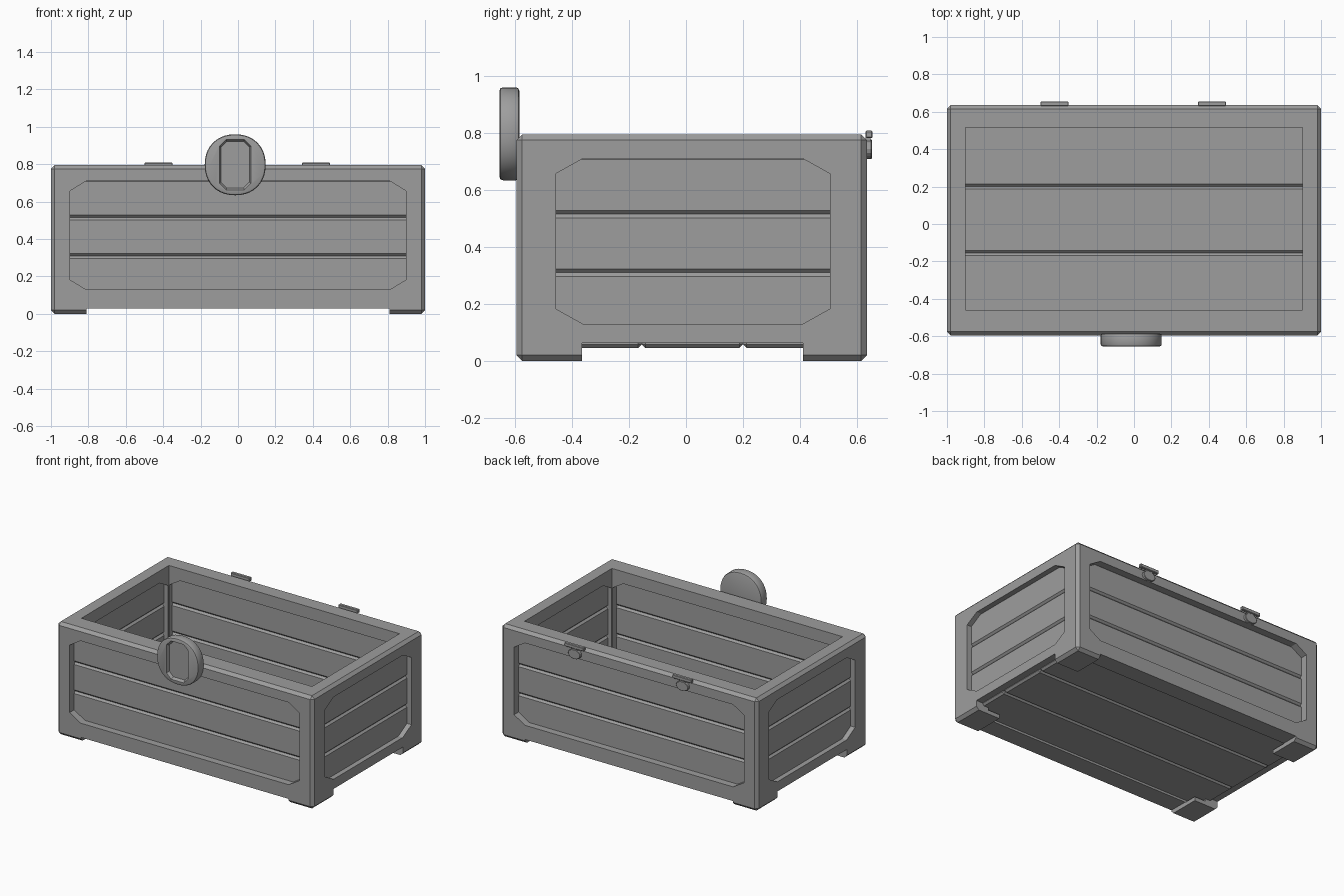
import bpy, bmesh, math
from mathutils import Vector

cube = bpy.data.objects.get("Cube")
if cube:
    bpy.data.objects.remove(cube, do_unlink=True)

grey = bpy.data.materials.new("plain grey")
grey.use_nodes = True
GREY = (0.34, 0.34, 0.34, 1)
grey.diffuse_color = GREY
grey.node_tree.nodes["Principled BSDF"].inputs["Base Color"].default_value = GREY


def finish(name, bm, bevel=0, segments=1):
    bmesh.ops.recalc_face_normals(bm, faces=bm.faces)
    mesh = bpy.data.meshes.new(name)
    bm.to_mesh(mesh)
    bm.free()
    mesh.materials.append(grey)
    ob = bpy.data.objects.new(name, mesh)
    bpy.context.collection.objects.link(ob)
    if bevel:
        mod = ob.modifiers.new("bevel", "BEVEL")
        mod.width, mod.segments = bevel, segments
        mod.limit_method, mod.angle_limit = "ANGLE", math.radians(40)
    return ob


def box(name, x, y, z, bevel=0):
    bm = bmesh.new()
    bmesh.ops.create_cube(bm, size=1)
    for v in bm.verts:
        v.co = Vector([lo + (c + 0.5) * (hi - lo) for c, (lo, hi) in zip(v.co, (x, y, z))])
    return finish(name, bm, bevel)


def prism(name, outline, axis, lo, hi, bevel=0, segments=1, taper=1):
    """Extrude an outline of (across, up) points along x or y."""
    bm = bmesh.new()
    centre = sum((Vector(p) for p in outline), Vector((0, 0))) / len(outline)
    rings = []
    for depth, scale in ((lo, 1), (hi, taper)):
        ring = []
        for p in outline:
            a, up = centre + (Vector(p) - centre) * scale
            ring.append(bm.verts.new((depth, a, up) if axis == "x" else (a, depth, up)))
        rings.append(ring)
        bm.faces.new(ring)
    n = len(outline)
    for i in range(n):
        j = (i + 1) % n
        bm.faces.new((rings[0][i], rings[0][j], rings[1][j], rings[1][i]))
    return finish(name, bm, bevel, segments)


def cut(target, cutter):
    cutter.hide_render = True
    cutter.hide_set(True)
    cutter.display_type = "WIRE"
    mod = target.modifiers.new("cut", "BOOLEAN")
    mod.operation, mod.solver, mod.object = "DIFFERENCE", "EXACT", cutter


def apply_cuts(ob):
    cutters = [m.object for m in ob.modifiers if m.type == "BOOLEAN"]
    bpy.context.view_layer.update()
    result = ob.evaluated_get(bpy.context.evaluated_depsgraph_get())
    mesh = bpy.data.meshes.new_from_object(result)
    ob.modifiers.clear()
    ob.data = mesh
    for c in cutters:
        bpy.data.objects.remove(c, do_unlink=True)


def octagon(a0, a1, z0, z1, ca, cz):
    return [(a0 + ca, z0), (a1 - ca, z0), (a1, z0 + cz), (a1, z1 - cz),
            (a1 - ca, z1), (a0 + ca, z1), (a0, z1 - cz), (a0, z0 + cz)]


# Frame with cavity, panel openings and the gaps between the feet
FRONT, BACK = -0.595, 0.635
frame = box("crate_frame", (-1, 1), (FRONT, BACK), (0, 0.795), 0.02)
cut(frame, box("cavity_cutter", (-0.9, 0.9), (-0.46, 0.515), (0.028, 1)))
cut(frame, prism("long_opening_cutter", octagon(-0.897, 0.897, 0.13, 0.71, 0.085, 0.052), "y", -1, 1))
cut(frame, prism("end_opening_cutter", octagon(-0.457, 0.505, 0.13, 0.71, 0.095, 0.053), "x", -1.2, 1.2))
cut(frame, box("long_gap_cutter", (-0.81, 0.81), (-1, 1), (-0.1, 0.03)))
cut(frame, box("end_gap_cutter", (-1.2, 1.2), (-0.365, 0.41), (-0.1, 0.062)))
apply_cuts(frame)

# Wall planks, set back inside the frame
PLANK, GROOVE = 0.205, 0.013
for i in range(3):
    z = (0.105 + i * PLANK, 0.105 + (i + 1) * PLANK)
    box(f"front_plank_{i}", (-0.93, 0.93), (FRONT + 0.05, FRONT + 0.09), z, GROOVE)
    box(f"back_plank_{i}", (-0.93, 0.93), (BACK - 0.09, BACK - 0.05), z, GROOVE)
    for side, s in (("left", 1), ("right", -1)):
        box(f"{side}_plank_{i}", sorted((s * 0.965, s * 0.93)), (-0.5, 0.55), z, GROOVE)

# Floor planks
for i in range(3):
    y = -0.51 + i * 0.355
    box(f"floor_plank_{i}", (-0.95, 0.95), (y, y + 0.355), (0.045, 0.085), GROOVE)

# Round clasp with a sunken eight-sided face
round_outline = []
for i in range(40):
    a = math.tau * i / 40
    c, s = math.cos(a), math.sin(a)
    round_outline.append((-0.015 + 0.163 * math.copysign(abs(c) ** 0.92, c),
                          0.797 + 0.163 * math.copysign(abs(s) ** 0.92, s)))
clasp = prism("round_clasp", round_outline, "y", -0.655, -0.585, 0.012, 2)
cut(clasp, prism("clasp_cutter", octagon(-0.1, 0.07, 0.66, 0.935, 0.035, 0.035),
                 "y", -0.66, -0.635, taper=0.9))
apply_cuts(clasp)
bpy.ops.object.select_all(action="DESELECT")
clasp.select_set(True)
bpy.context.view_layer.objects.active = clasp
bpy.ops.object.shade_smooth_by_angle(angle=math.radians(25))

# Hinges: a bar, a short neck and a rounded lobe
for side, x in (("right", -0.425), ("left", 0.417)):
    box(f"{side}_hinge_bar", (x - 0.075, x + 0.075), (BACK - 0.005, 0.655), (0.782, 0.808), 0.004)
    box(f"{side}_hinge_neck", (x - 0.025, x + 0.025), (BACK - 0.005, 0.648), (0.74, 0.79))
    lobe = [(x + 0.048 * math.cos(math.tau * k / 16), 0.743 + 0.034 * math.sin(math.tau * k / 16))
            for k in range(16)]
    prism(f"{side}_hinge_lobe", lobe, "y", BACK - 0.005, 0.653, 0.003)
